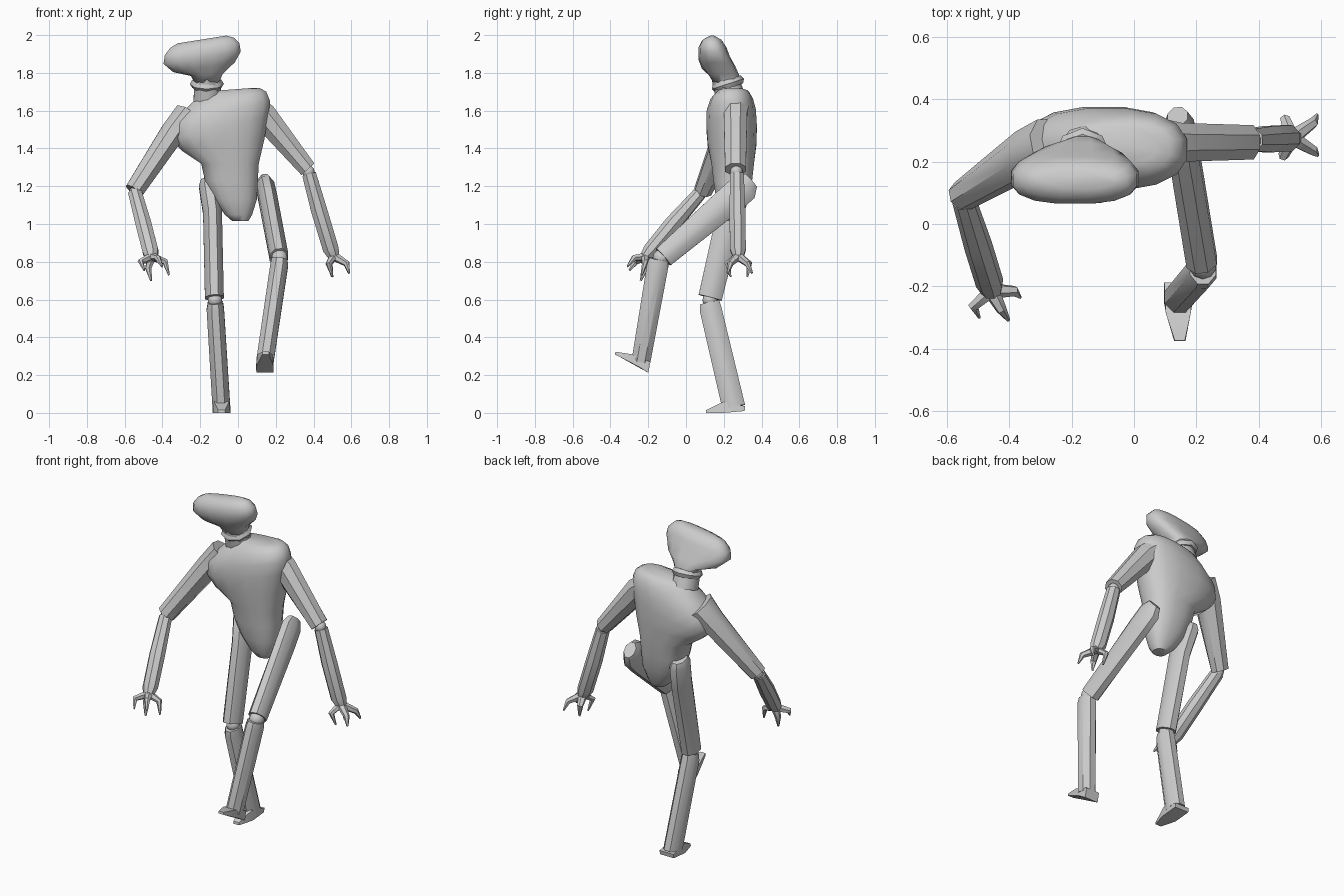
import bpy, bmesh, math
from mathutils import Vector as V


def finish(name, bm, angle=40):
    bmesh.ops.recalc_face_normals(bm, faces=bm.faces)
    me = bpy.data.meshes.new(name)
    bm.to_mesh(me)
    bm.free()
    ob = bpy.data.objects.new(name, me)
    bpy.context.collection.objects.link(ob)
    bpy.ops.object.select_all(action='DESELECT')
    ob.select_set(True)
    bpy.context.view_layer.objects.active = ob
    bpy.ops.object.shade_smooth_by_angle(angle=math.radians(angle))
    return ob


def ring(bm, c, u, v, n, e):
    """Superellipse ring with half-axis vectors u and v."""
    off = math.pi / n
    pts = []
    for i in range(n):
        a = off + 2 * math.pi * i / n
        f = lambda t: math.copysign(abs(t) ** (2 / e), t) / math.cos(off) ** (2 / e)
        pts.append(bm.verts.new(V(c) + u * f(math.cos(a)) + v * f(math.sin(a))))
    return pts


def loft(name, sections, n, e, angle=40):
    bm = bmesh.new()
    rings = [ring(bm, c, u, v, n, e) for c, u, v in sections]
    for a, b in zip(rings, rings[1:]):
        for i in range(n):
            j = (i + 1) % n
            bm.faces.new((a[i], a[j], b[j], b[i]))
    bm.faces.new(rings[0])
    bm.faces.new(rings[-1])
    return finish(name, bm, angle)


def limb(name, pts, ref, n=8, e=2):
    """Straight-ish limb through (x, y, z, half width along ref, other half width)."""
    ax = (V(pts[-1][:3]) - V(pts[0][:3])).normalized()
    u = V(ref)
    u = (u - ax * u.dot(ax)).normalized()
    w = ax.cross(u)
    return loft(name, [(p[:3], u * p[3], w * p[4]) for p in pts], n, e)


def hull(name, pts):
    bm = bmesh.new()
    for p in pts:
        bm.verts.new(p)
    r = bmesh.ops.convex_hull(bm, input=bm.verts)
    bmesh.ops.delete(bm, geom=[g for g in r['geom_interior'] if isinstance(g, bmesh.types.BMVert)], context='VERTS')
    return finish(name, bm, 30)


def ball(name, c, r):
    bm = bmesh.new()
    bmesh.ops.create_uvsphere(bm, u_segments=10, v_segments=6, radius=r)
    bmesh.ops.translate(bm, verts=bm.verts, vec=c)
    return finish(name, bm, 60)


X, Y = (1, 0, 0), (0, 1, 0)

# Torso: z, x min, x max, y min, y max, sideways slope
torso = [(1.015, -.03, .055, .20, .28, 0), (1.05, -.07, .075, .18, .30, 0),
         (1.13, -.13, .10, .16, .33, 0), (1.23, -.175, .105, .145, .35, 0),
         (1.32, -.195, .11, .135, .36, 0), (1.42, -.30, .14, .115, .372, .03),
         (1.51, -.355, .16, .108, .375, .06), (1.59, -.345, .17, .11, .37, .06),
         (1.65, -.285, .15, .13, .355, .05), (1.69, -.225, .115, .16, .335, .03),
         (1.71, -.19, .07, .19, .31, .01)]
loft("torso", [(((a + b) / 2, (c + d) / 2, z), V(((b - a) / 2, 0, s)), V((0, (d - c) / 2, 0)))
               for z, a, b, c, d, s in torso], 16, 2.4, 60)

# Head: wide tilted bar narrowing to the neck
head = [(-.165, .215, 1.75, .065, .07, 0), (-.165, .2, 1.79, .085, .08, 4),
        (-.18, .172, 1.83, .165, .088, 9), (-.19, .148, 1.88, .207, .083, 9),
        (-.19, .140, 1.925, .20, .075, 9), (-.19, .138, 1.96, .17, .055, 9),
        (-.19, .138, 1.977, .13, .025, 9)]
loft("head", [((x, y, z), V((math.cos(math.radians(t)), 0, math.sin(math.radians(t)))) * a, V((0, b, 0)))
              for x, y, z, a, b, t in head], 16, 2.5, 60)

# Neck and its collar
limb("neck", [(-.16, .24, 1.66, .075, .075), (-.165, .20, 1.79, .065, .065)], X, 10)
bpy.ops.mesh.primitive_torus_add(major_segments=8, minor_segments=6, major_radius=.064,
                                 minor_radius=.026, location=(-.165, .222, 1.742),
                                 rotation=(math.radians(18), 0, 0))
bpy.context.object.name = "neck_collar"
bpy.ops.object.shade_smooth_by_angle(angle=math.radians(40))

# Arms
limb("left_upper_arm", [(-.27, .25, 1.58, .09, .07), (-.345, .225, 1.485, .075, .065),
                        (-.55, .09, 1.175, .046, .05)], Y)
limb("left_forearm", [(-.545, .075, 1.165, .034, .036), (-.50, -.07, 1.00, .043, .042),
                      (-.463, -.19, .855, .04, .042), (-.455, -.225, .815, .024, .028)], Y)
limb("right_upper_arm", [(.06, .26, 1.63, .08, .075), (.135, .262, 1.575, .062, .07),
                         (.37, .262, 1.29, .055, .046)], Y)
limb("right_forearm", [(.376, .27, 1.265, .036, .037), (.43, .272, 1.07, .042, .043),
                       (.492, .275, .865, .042, .042), (.51, .277, .82, .026, .028)], Y)

# Hands: four bent claws each
hands = {
    "left": ((-.457, -.215, .825),
             [((-.515, -.265, .80), (-.497, -.30, .755)), ((-.425, -.275, .82), (-.402, -.31, .775)),
              ((-.385, -.215, .80), (-.365, -.235, .73)), ((-.475, -.215, .765), (-.46, -.24, .70))]),
    "right": ((.506, .276, .83),
              [((.575, .325, .79), (.588, .35, .74)), ((.575, .235, .79), (.59, .22, .74)),
               ((.485, .335, .79), (.497, .325, .72)), ((.48, .22, .79), (.50, .235, .72))]),
}
for side, (base, claws) in hands.items():
    for k, (mid, tip) in enumerate(claws):
        start = V(base).lerp(V(mid), .1)
        limb(f"{side}_claw_{k + 1}", [(*start, .022, .022), (*mid, .015, .015), (*tip, .005, .005)],
             (.3, 1, .1), 6)

# Legs
limb("left_thigh", [(-.16, .29, 1.235, .035, .05), (-.155, .28, 1.20, .052, .07),
                    (-.135, .235, 1.06, .05, .07), (-.125, .128, .61, .05, .063)], X)
limb("left_shin", [(-.12, .125, .585, .04, .052), (-.12, .13, .55, .046, .058),
                   (-.088, .253, .03, .047, .061)], X)
limb("right_thigh", [(.14, .345, 1.23, .032, .045), (.145, .31, 1.195, .047, .078),
                     (.16, .23, 1.125, .048, .078), (.217, -.12, .825, .049, .058)], X)
limb("right_shin", [(.221, -.143, .815, .042, .05), (.218, -.15, .78, .047, .057),
                    (.143, -.238, .275, .046, .05)], X)

# Feet: wedges with narrow toes
hull("left_foot", [p for s in (-1, 1) for p in (
    (-.087 + s * .047, .31, .01), (-.087 + s * .047, .314, .035), (-.087 + s * .047, .20, 0),
    (-.087 + s * .04, .20, .06), (-.087 + s * .02, .105, 0), (-.087 + s * .018, .107, .015))])
hull("right_foot", [p for s in (-1, 1) for p in (
    (.142 + s * .045, -.2, .213), (.142 + s * .045, -.188, .27), (.142 + s * .046, -.25, .245),
    (.142 + s * .04, -.285, .31), (.147 + s * .018, -.376, .31), (.147 + s * .016, -.374, .324))])

# Elbow and knee joints
for name, c, r in (("left_elbow", (-.546, .08, 1.168), .032), ("right_elbow", (.373, .267, 1.277), .034),
                   ("left_knee", (-.122, .127, .597), .04), ("right_knee", (.22, -.132, .82), .045)):
    ball(name, c, r)
